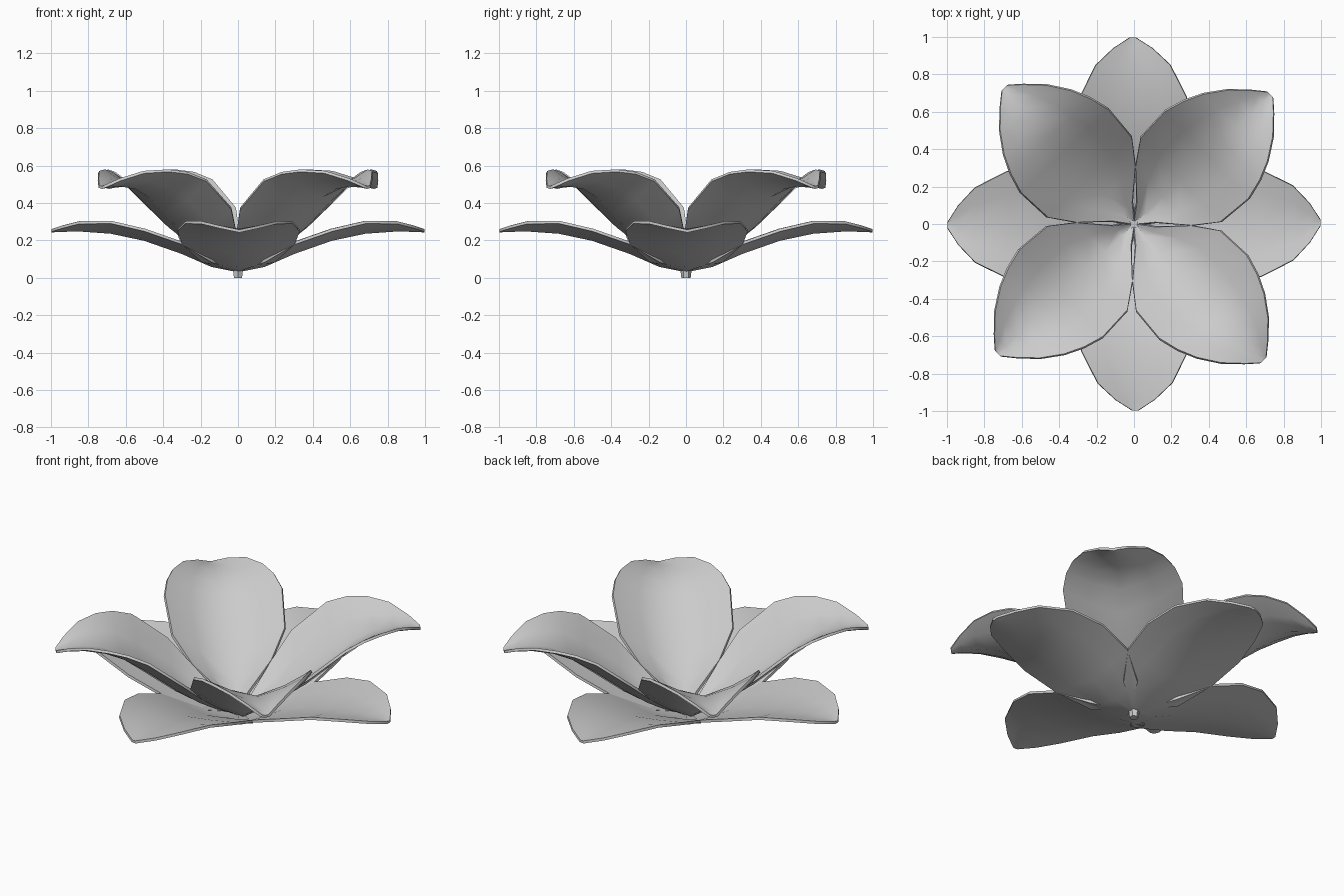
import bpy, math

if "Cube" in bpy.data.objects:
    bpy.data.objects.remove(bpy.data.objects["Cube"])

# Petal stations: (distance out, half width, midrib height, edge height)
OUTER = [(0.015, 0.018, 0.04, 0.05), (0.14, 0.195, 0.065, 0.09), (0.30, 0.30, 0.135, 0.185),
         (0.50, 0.325, 0.205, 0.255), (0.68, 0.285, 0.243, 0.297), (0.85, 0.20, 0.255, 0.295),
         (0.94, 0.105, 0.253, 0.272), (0.998, 0.015, 0.25, 0.253)]
INNER = [(0.015, 0.018, 0.045, 0.06), (0.09, 0.075, 0.065, 0.12), (0.22, 0.22, 0.13, 0.24),
         (0.345, 0.312, 0.205, 0.37), (0.54, 0.325, 0.35, 0.52), (0.65, 0.295, 0.435, 0.56),
         (0.75, 0.25, 0.48, 0.573),
         (0.86, 0.175, 0.495, 0.565), (0.95, 0.085, 0.49, 0.525), (1.004, 0.022, 0.483, 0.488)]
ACROSS = [-1, -0.55, 0, 0.55, 1]


def petal(name, stations, angle, curve):
    c, s = math.cos(math.radians(angle)), math.sin(math.radians(angle))
    verts, faces = [], []
    for r, w, mid, edge in stations:
        for t in ACROSS:
            z = mid + (edge - mid) * abs(t) ** curve
            verts.append((r * c - t * w * s, r * s + t * w * c, z))
    n = len(ACROSS)
    for i in range(len(stations) - 1):
        for j in range(n - 1):
            a = i * n + j
            faces.append((a, a + n, a + n + 1, a + 1))
    mesh = bpy.data.meshes.new(name)
    mesh.from_pydata(verts, [], faces)
    ob = bpy.data.objects.new(name, mesh)
    bpy.context.collection.objects.link(ob)
    # thin leaf thickness
    mod = ob.modifiers.new("thickness", 'SOLIDIFY')
    mod.thickness = 0.015
    mod.offset = 0
    bpy.ops.object.select_all(action='DESELECT')
    ob.select_set(True)
    bpy.context.view_layer.objects.active = ob
    bpy.ops.object.modifier_apply(modifier=mod.name)
    bpy.ops.object.shade_smooth_by_angle(angle=math.radians(50))


# Two rings of four petals
for k in range(4):
    petal(f"outer_petal_{k + 1}", OUTER, 0.4 + 90 * k, 1.3)
    petal(f"inner_petal_{k + 1}", INNER, 43.5 + 90 * k, 1.4)

# Short stem stub under the petals
bpy.ops.mesh.primitive_cone_add(vertices=6, radius1=0.025, radius2=0.032, depth=0.06,
                                location=(0, 0, 0.03))
bpy.context.object.name = "stem_stub"
